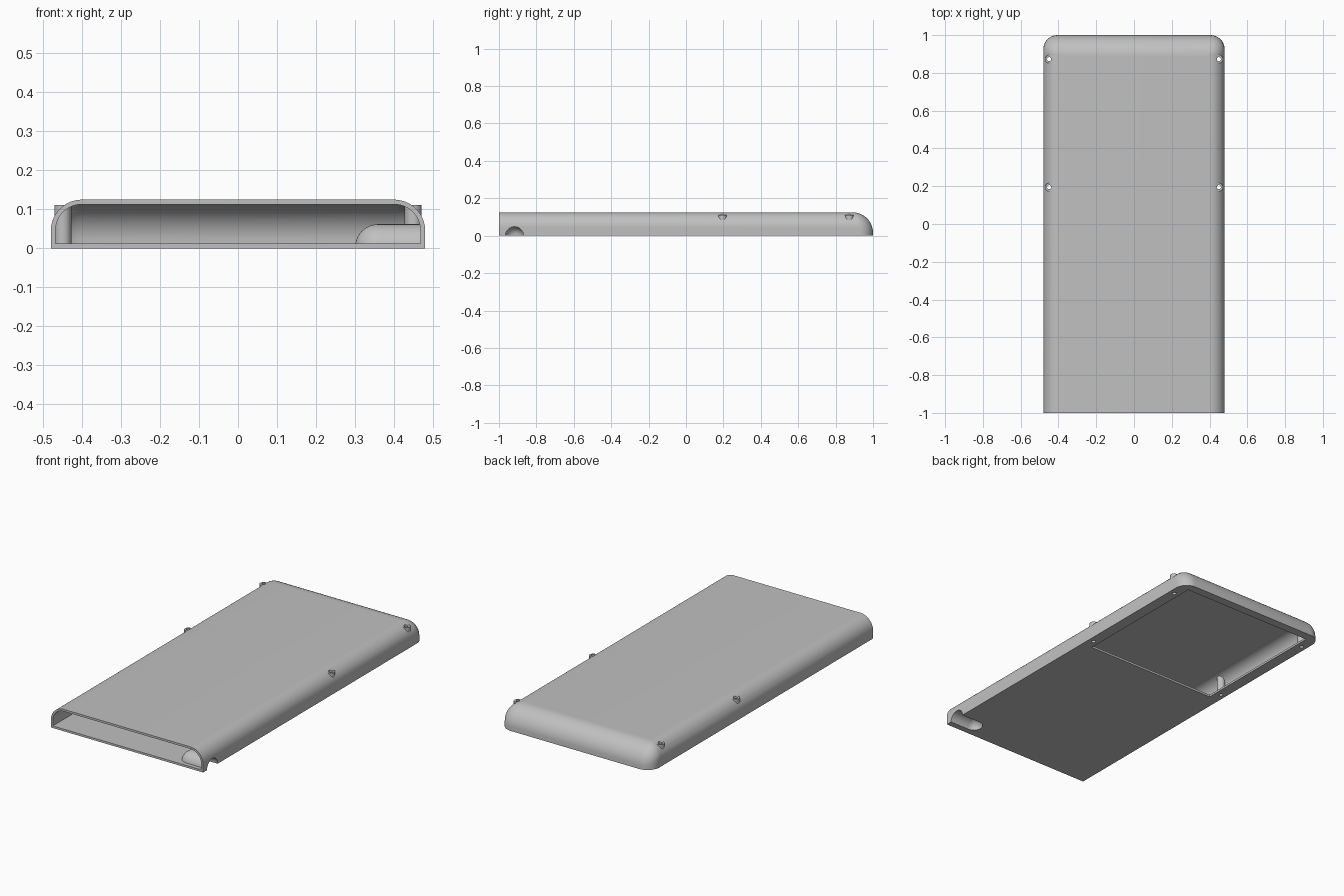
import bpy, bmesh, math

if "Cube" in bpy.data.objects:
    bpy.data.objects.remove(bpy.data.objects["Cube"])

WALL = 0.012

grey = bpy.data.materials.new("light grey")
grey.diffuse_color = (0.53, 0.53, 0.53, 1)
grey.use_nodes = True
grey.node_tree.nodes["Principled BSDF"].inputs["Base Color"].default_value = grey.diffuse_color


def loft(name, rings):
    """Solid skinned through closed rings with equal point counts."""
    bm = bmesh.new()
    rows = [[bm.verts.new(p) for p in ring] for ring in rings]
    n = len(rows[0])
    for a, b in zip(rows, rows[1:]):
        for i in range(n):
            j = (i + 1) % n
            bm.faces.new((a[i], a[j], b[j], b[i]))
    bm.faces.new(rows[0])
    bm.faces.new(rows[-1])
    bmesh.ops.recalc_face_normals(bm, faces=bm.faces)
    mesh = bpy.data.meshes.new(name)
    bm.to_mesh(mesh)
    bm.free()
    mesh.materials.append(grey)
    ob = bpy.data.objects.new(name, mesh)
    bpy.context.collection.objects.link(ob)
    return ob


def body(name, t, front):
    """Rounded cover, shrunk inwards by t."""
    side_r, back_r = 0.08 - t, 0.11 - t
    levels = [t if t else 0.0]
    levels += [0.015 + back_r * math.sin(math.radians(a)) for a in range(6, 91, 6)]
    rings = []
    for z in levels:
        up_s, up_b = max(z - 0.045, 0), max(z - 0.015, 0)
        inset = side_r - math.sqrt(max(side_r ** 2 - up_s ** 2, 0))
        w = 0.48 - t - inset
        back = 1 - t - back_r + math.sqrt(max(back_r ** 2 - up_b ** 2, 0))
        r = max(0.075 - t - inset, 0.004)
        arc = [(w - r + r * math.cos(math.radians(a)),
                back - r + r * math.sin(math.radians(a))) for a in range(0, 91, 10)]
        right = [(w, front)] + arc
        left = [(-x, y) for x, y in reversed(right)]
        rings.append([(x, y, z) for x, y in right + left])
    return loft(name, rings)


def box(name, x, y0, y1, z0, z1):
    return loft(name, [[(-x, y0, z), (x, y0, z), (x, y1, z), (-x, y1, z)]
                       for z in (z0, z1)])


def tube(name, x, y, r, z0, z1):
    angles = [math.tau * i / 24 for i in range(24)]
    return loft(name, [[(x + r * math.cos(a), y + r * math.sin(a), z)
                        for a in angles] for z in (z0, z1)])


def scoop(name, r, x_end, low, high, z_off):
    """Round-nosed bar along x, spanning the given range of degrees."""
    rings = []
    angles = [math.radians(low + (high - low) * i / 32) for i in range(33)]
    if high - low == 360:
        angles.pop()
    stations = [(0.36 - r * math.cos(math.radians(a)), r * math.sin(math.radians(a)))
                for a in range(3, 91, 6)] + [(0.36, r), (x_end, r)]
    for x, rad in stations:
        rings.append([(x, -0.917 + rad * math.cos(a), z_off + rad * math.sin(a))
                      for a in angles])
    return loft(name, rings)


def combine(target, other, operation):
    mod = target.modifiers.new("join", 'BOOLEAN')
    mod.operation = operation
    mod.solver = 'EXACT'
    mod.object = other
    bpy.context.view_layer.objects.active = target
    bpy.ops.object.modifier_apply(modifier=mod.name)
    bpy.data.objects.remove(other, do_unlink=True)


# Hollow cover, open at the front
cover = body("cover", 0, -1)
combine(cover, body("cavity", WALL, -1.1), 'DIFFERENCE')

# Access window in the floor
combine(cover, box("window", 0.415, 0.14, 0.95, -0.05, 0.03), 'DIFFERENCE')

# Finger scoop with its own wall, at the front of the right side
combine(cover, scoop("scoop_wall", 0.06, 0.472, 0, 180, 0.002), 'UNION')
combine(cover, scoop("scoop_hollow", 0.048, 0.6, 0, 360, 0), 'DIFFERENCE')

# Four screw posts with through holes
spots = [(s * 0.449, y) for s in (-1, 1) for y in (0.195, 0.873)]
for x, y in spots:
    combine(cover, tube("post", x, y, 0.022, 0.004, 0.1115), 'UNION')
for x, y in spots:
    combine(cover, tube("hole", x, y, 0.011, -0.05, 0.2), 'DIFFERENCE')

bpy.ops.object.select_all(action='DESELECT')
cover.select_set(True)
bpy.context.view_layer.objects.active = cover
bpy.ops.object.shade_smooth_by_angle(angle=math.radians(30))
